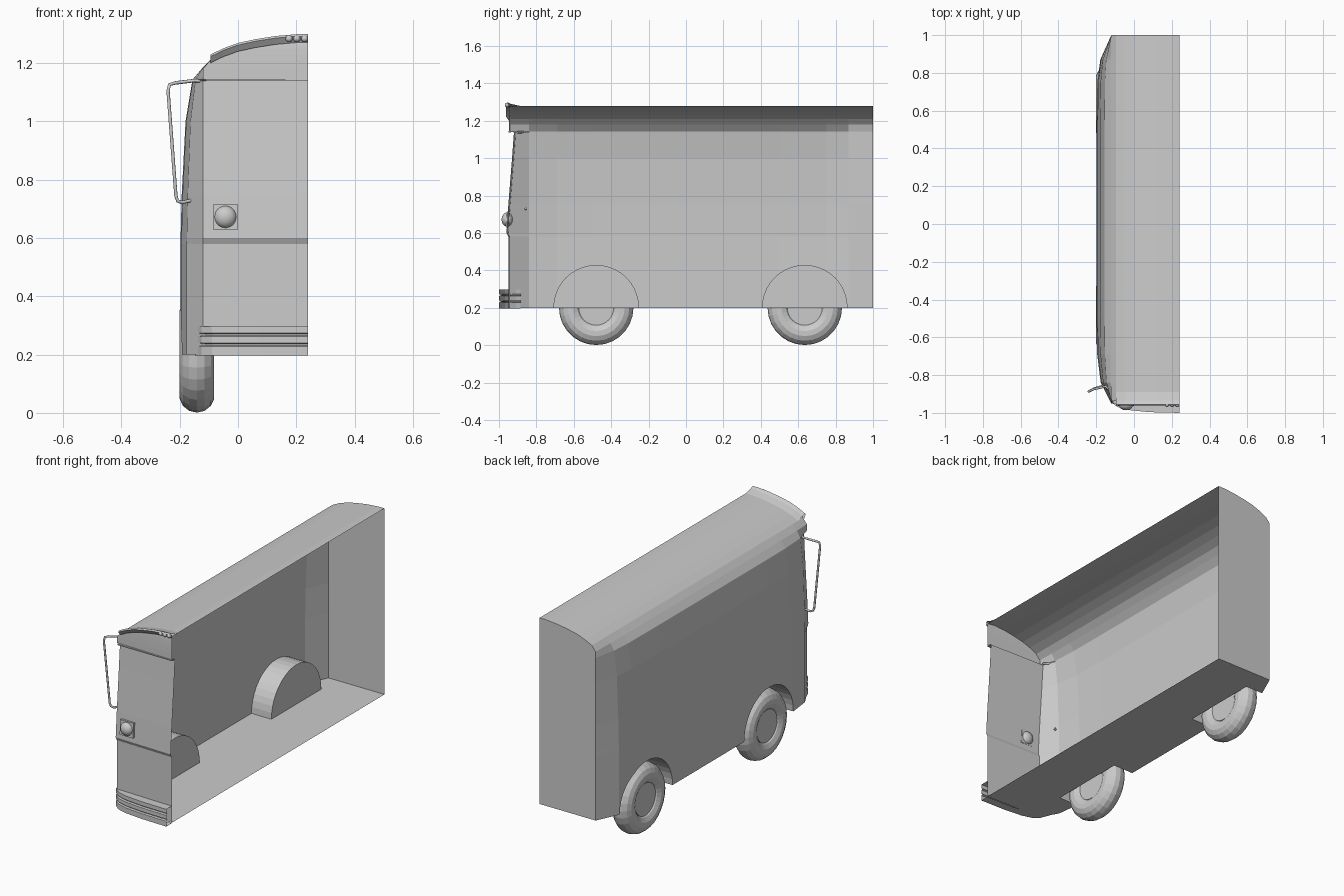
import bpy, bmesh, math
from mathutils import Vector

if "Cube" in bpy.data.objects:
    bpy.data.objects.remove(bpy.data.objects["Cube"])

CUT = 0.24  # the van is a half section, open on this plane


def make(name, verts, faces):
    me = bpy.data.meshes.new(name)
    me.from_pydata(verts, [], faces)
    bm = bmesh.new()
    bm.from_mesh(me)
    bmesh.ops.recalc_face_normals(bm, faces=bm.faces)
    bm.to_mesh(me)
    bm.free()
    ob = bpy.data.objects.new(name, me)
    bpy.context.collection.objects.link(ob)
    return ob


def loft(name, rings, closed=False, caps=False):
    n = len(rings[0])
    verts = [p for r in rings for p in r]
    faces = []
    for i in range(len(rings) - 1):
        for j in range(n if closed else n - 1):
            k = (j + 1) % n
            faces.append((i * n + j, i * n + k, (i + 1) * n + k, (i + 1) * n + j))
    if caps:
        faces += [tuple(range(n)), tuple(range(len(verts) - n, len(verts)))]
    return make(name, verts, faces)


def cylinder(name, r, depth, loc, sides=32):
    bpy.ops.mesh.primitive_cylinder_add(vertices=sides, radius=r, depth=depth, location=loc,
                                        rotation=(0, math.pi / 2, 0))
    ob = bpy.context.object
    ob.name = name
    return ob


def ball(name, loc, scale):
    bpy.ops.mesh.primitive_uv_sphere_add(segments=20, ring_count=12, radius=1, location=loc)
    ob = bpy.context.object
    ob.name = name
    ob.scale = scale
    bpy.ops.object.shade_smooth()


# Body shell: horizontal slices (side x, height, front y)
levels = [(-.198, .2, -.95), (-.198, .58, -.95), (-.197, .6, -.96), (-.193, .75, -.95),
          (-.18, 1.0, -.93), (-.157, 1.138, -.92), (-.156, 1.143, -.947), (-.125, 1.18, -.947),
          (-.095, 1.21, -.947), (-.05, 1.232, -.947), (0, 1.25, -.947), (.06, 1.263, -.947),
          (.13, 1.274, -.947), (.2, 1.28, -.947)]
# stations along the side (y, bulge outward from the corner)
stations = [(-.84, .72), (-.69, .96), (-.5, 1), (.5, 1), (.75, .95), (.87, .75), (1.0, 0)]
rings = []
for sx, z, fy in levels:
    c = max(-.12, sx)
    ring = [(CUT, fy, z), (c, fy + .01, z)]
    ring += [(c + (sx - c) * w, y, z) for y, w in stations]
    ring.append((CUT, 1.0, z))
    rings.append(ring)
body = loft("body_shell", rings, closed=True, caps=True)

# Wheels and wheel wells
for tag, y in (("front", -.48), ("rear", .635)):
    cutter = cylinder(tag + "_well_cutter", .229, .33, (-.235, y, .2), 40)
    cutter.hide_render = True
    mod = body.modifiers.new("well", "BOOLEAN")
    mod.operation = "DIFFERENCE"
    mod.solver = "EXACT"
    mod.object = cutter
    bpy.context.view_layer.objects.active = body
    bpy.ops.object.modifier_apply(modifier=mod.name)
    bpy.data.objects.remove(cutter)
    bpy.ops.mesh.primitive_torus_add(major_segments=28, minor_segments=14, major_radius=.138,
                                     minor_radius=.061, location=(-.141, y, .2),
                                     rotation=(0, math.pi / 2, 0))
    bpy.context.object.name = tag + "_tyre"
    cylinder(tag + "_hub", .093, .085, (-.141, y, .2))

# Open the section plane
bm = bmesh.new()
bm.from_mesh(body.data)
cut_faces = [f for f in bm.faces if all(v.co.x > CUT - .001 for v in f.verts)]
bmesh.ops.delete(bm, geom=cut_faces, context="FACES")
bm.to_mesh(body.data)
bm.free()

# Raised lip along the front of the roof
roof = [(x, z) for x, z, _ in levels[8:]] + [(CUT, 1.28)]
lip = [(-.947, -.01), (-.962, .012), (-.955, .019), (-.935, .01), (-.89, 0)]
loft("roof_lip", [[(x, y, z + dz) for y, dz in lip] for x, z in roof])

# Ribbed bumper wrapping round the corner
path = [(CUT, -1.0), (.08, -.996), (-.03, -.985), (-.09, -.968), (-.125, -.94), (-.147, -.885)]
section = [(.05, .197), (0, .197), (0, .228), (.009, .232), (.009, .236), (0, .24), (0, .262),
           (.009, .266), (.009, .27), (0, .274), (0, .297), (.05, .297)]
rings = []
for i, (x, y) in enumerate(path):
    a = math.radians((0, 2, 10, 25, 45, 65)[i])
    rings.append([(min(x + d * math.sin(a), CUT), y + d * math.cos(a), z) for d, z in section])
loft("front_bumper", rings)

# Headlight on a square plate
bpy.ops.mesh.primitive_cube_add(size=1, location=(-.043, -.953, .672), rotation=(-.06, 0, 0))
plate = bpy.context.object
plate.name = "headlight_plate"
plate.scale = (.086, .014, .086)
ball("headlight", (-.043, -.956, .672), (.038, .03, .038))

# Roof marker lights
for i in range(3):
    ball("marker_light", (.175 + .027 * i, -.957, 1.284), (.012, .012, .012))

# Trim strip under the roof panel
bpy.ops.mesh.primitive_cube_add(size=1, location=(.065, -.943, 1.141))
trim = bpy.context.object
trim.name = "windscreen_trim"
trim.scale = (.35, .014, .006)

# Bent tube mirror bracket
pts = [(-.11, -.90, 1.138), (-.15, -.86, 1.14), (-.215, -.875, 1.132), (-.235, -.885, 1.126),
       (-.24, -.887, 1.105), (-.213, -.872, .745), (-.207, -.87, .727), (-.193, -.865, .722),
       (-.155, -.855, .73)]
cu = bpy.data.curves.new("mirror_bracket", "CURVE")
cu.dimensions = "3D"
cu.bevel_depth = .006
cu.bevel_resolution = 2
cu.use_fill_caps = True
sp = cu.splines.new("POLY")
sp.points.add(len(pts) - 1)
for p, co in zip(sp.points, pts):
    p.co = (*co, 1)
bpy.context.collection.objects.link(bpy.data.objects.new("mirror_bracket", cu))
